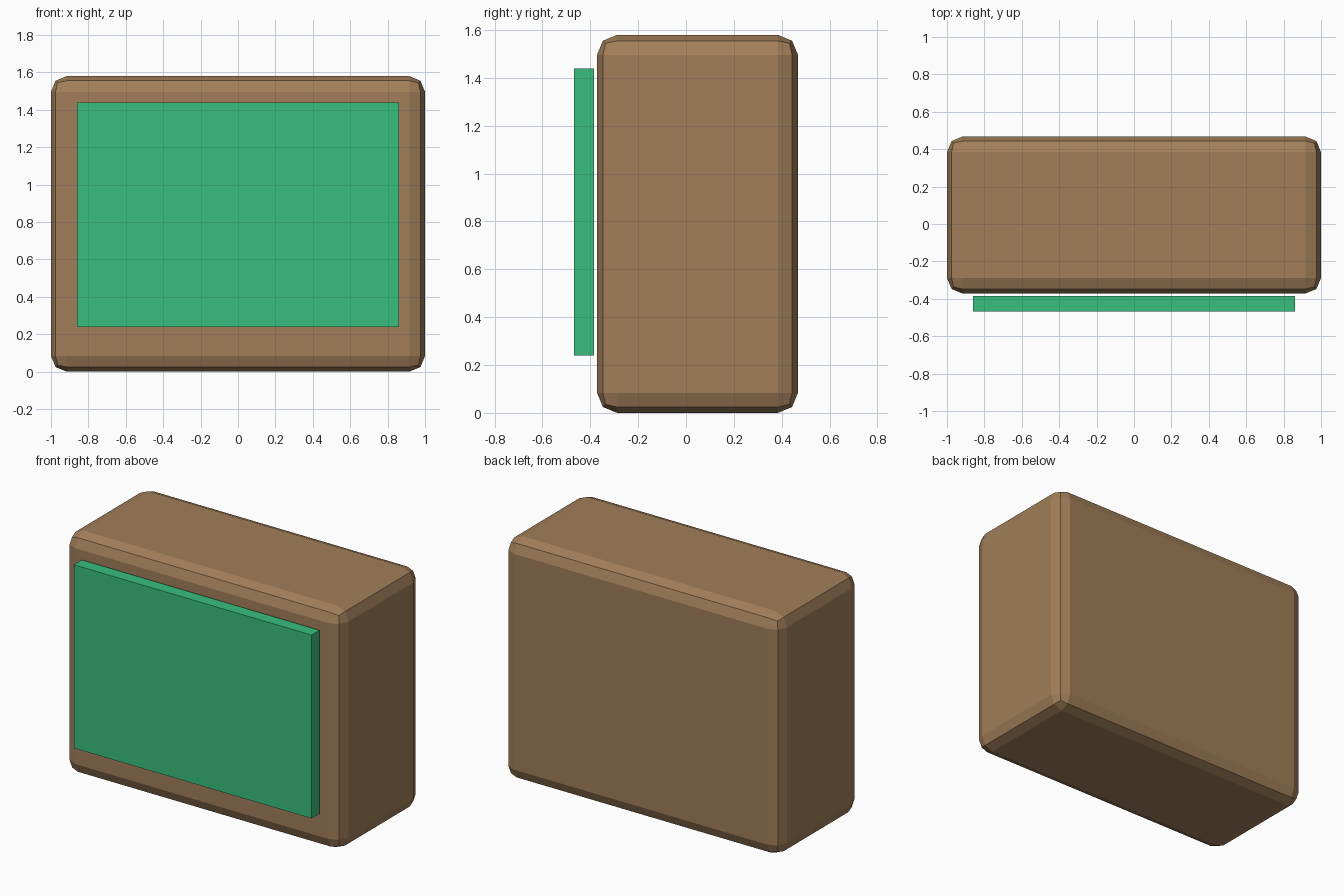
import bpy

if "Cube" in bpy.data.objects:
    bpy.data.objects.remove(bpy.data.objects["Cube"])


def material(name, color):
    mat = bpy.data.materials.new(name)
    mat.diffuse_color = color
    mat.use_nodes = True
    mat.node_tree.nodes["Principled BSDF"].inputs["Base Color"].default_value = mat.diffuse_color
    return mat


def box(name, lo, hi, mat):
    size = [b - a for a, b in zip(lo, hi)]
    centre = [(a + b) / 2 for a, b in zip(lo, hi)]
    bpy.ops.mesh.primitive_cube_add(size=1, location=centre)
    obj = bpy.context.object
    obj.name = name
    obj.scale = size
    bpy.ops.object.transform_apply(location=False, rotation=False, scale=True)
    obj.data.materials.append(mat)
    return obj


brown = material("brown_case", (0.36, 0.21, 0.10, 1))
green = material("green_screen", (0.04, 0.52, 0.21, 1))

# Case with two-step rounded edges
case = box("case", (-1, -0.372, 0), (1, 0.468, 1.58), brown)
bevel = case.modifiers.new("rounded_edges", 'BEVEL')
bevel.width = 0.084
bevel.segments = 2

# Flat screen panel floating just in front of the case
box("screen", (-0.86, -0.468, 0.24), (0.86, -0.385, 1.44), green)
